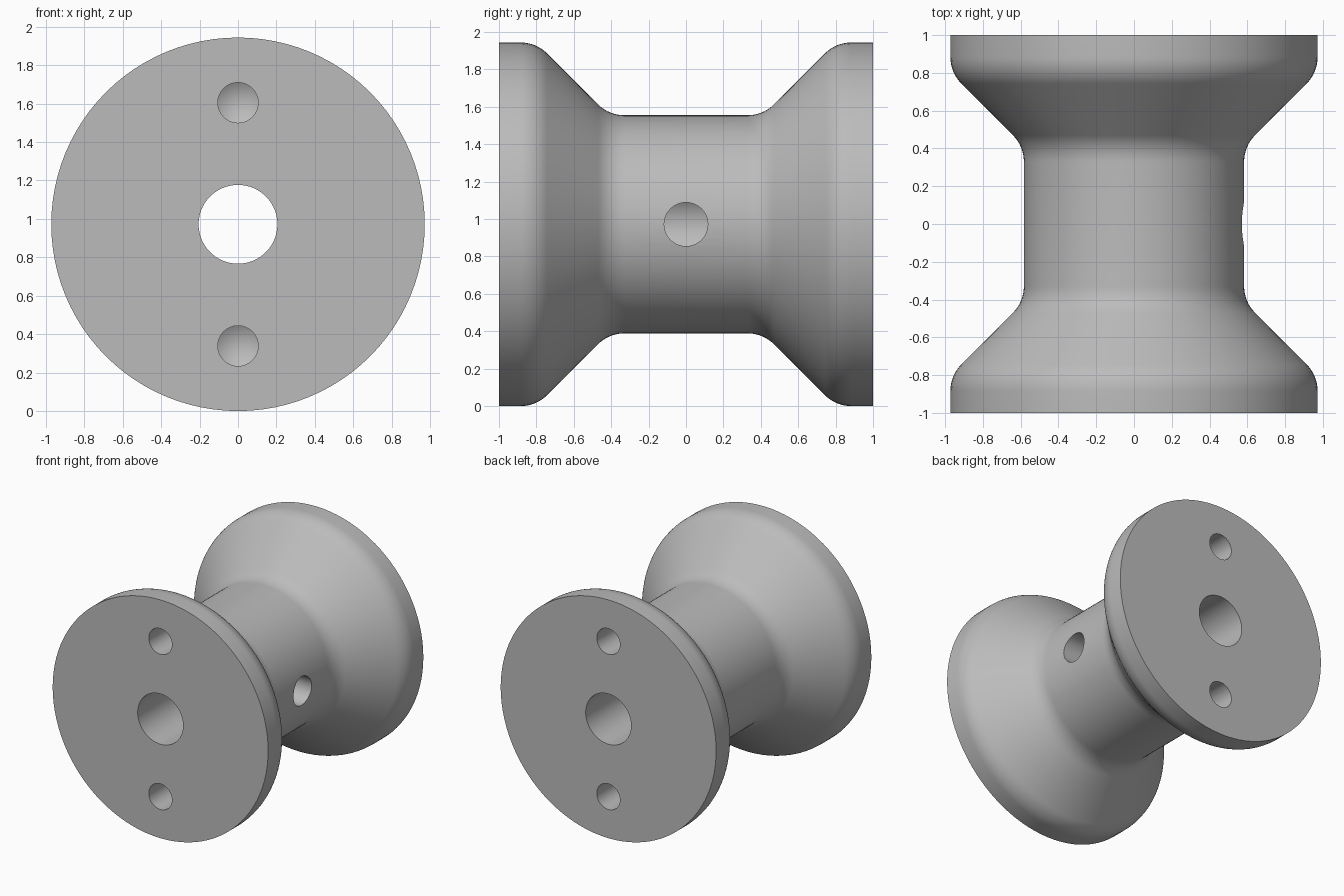
import bpy, bmesh, math
from mathutils import Vector, Matrix

if "Cube" in bpy.data.objects:
    bpy.data.objects.remove(bpy.data.objects["Cube"], do_unlink=True)

RIM, NECK, BORE = 0.972, 0.583, 0.205
AXIS_Z = 0.972
FILLET = 0.2

steel = bpy.data.materials.new("plain_grey")
steel.use_nodes = True
grey = (0.5, 0.5, 0.5, 1)
steel.diffuse_color = grey
steel.node_tree.nodes["Principled BSDF"].inputs["Base Color"].default_value = grey


def lathe(name, profile, segments, matrix, closed=False):
    """Revolve (radius, height) points around local z, then place the result."""
    bm = bmesh.new()
    verts = [bm.verts.new((r, 0, h)) for r, h in profile]
    pairs = list(zip(verts, verts[1:]))
    if closed:
        pairs.append((verts[-1], verts[0]))
    edges = [bm.edges.new(p) for p in pairs]
    bmesh.ops.spin(bm, geom=verts + edges, cent=(0, 0, 0), axis=(0, 0, 1),
                   angle=math.tau, steps=segments, use_merge=True)
    bmesh.ops.remove_doubles(bm, verts=bm.verts, dist=1e-5)
    bmesh.ops.recalc_face_normals(bm, faces=bm.faces)
    bm.transform(matrix)
    mesh = bpy.data.meshes.new(name)
    bm.to_mesh(mesh)
    bm.free()
    mesh.materials.append(steel)
    obj = bpy.data.objects.new(name, mesh)
    bpy.context.collection.objects.link(obj)
    return obj


def fillet(corner, start_angle, end_angle, side, steps=8):
    """Arc rounding a 45 degree corner; side is +1 for concave, -1 for convex."""
    t = FILLET * math.tan(math.pi / 8)
    # Centre lies beside the horizontal run of the profile
    centre = Vector((corner[0] + side * FILLET, corner[1] - side * t))
    return [(centre.x + FILLET * math.cos(a), centre.y + FILLET * math.sin(a))
            for a in (start_angle + (end_angle - start_angle) * i / steps
                      for i in range(steps + 1))]


# Spool body: neck, flared shoulders and rims around a through bore
half = fillet((NECK, 0.412), math.pi, math.pi * 0.75, 1)
half += fillet((RIM, 0.412 + RIM - NECK), -math.pi / 4, 0, -1)
half += [(RIM, 1), (BORE, 1)]
profile = [(r, -h) for r, h in reversed(half)] + half
along_y = Matrix.Translation((0, 0, AXIS_Z)) @ Matrix.Rotation(-math.pi / 2, 4, "X")
spool = lathe("spool_body", profile, 96, along_y, closed=True)

# Drilled holes: two blind holes with conical bottoms in each end face
cutters = []
drill = [(0, 0.3), (0.105, 0.3), (0.105, -0.3), (0, -0.363)]
for end in (-1, 1):
    for level in (-1, 1):
        place = (Matrix.Translation((0, end, AXIS_Z + level * 0.633))
                 @ Matrix.Rotation(-end * math.pi / 2, 4, "X"))
        cutters.append(lathe("pin_hole_cutter", drill, 32, place))

# Cross hole through the left wall of the neck into the bore
cross = [(0, 0), (0.117, 0), (0.117, 0.8), (0, 0.8)]
place = Matrix.Translation((0, 0, AXIS_Z)) @ Matrix.Rotation(math.pi / 2, 4, "Y")
cutters.append(lathe("cross_hole_cutter", cross, 32, place))

bpy.ops.object.select_all(action="DESELECT")
bpy.context.view_layer.objects.active = spool
spool.select_set(True)
for cutter in cutters:
    cutter.hide_render = True
    cut = spool.modifiers.new("drill", "BOOLEAN")
    cut.operation, cut.solver, cut.object = "DIFFERENCE", "EXACT", cutter
    bpy.ops.object.modifier_apply(modifier=cut.name)
for cutter in cutters:
    bpy.data.objects.remove(cutter, do_unlink=True)

bpy.ops.object.shade_smooth_by_angle(angle=math.radians(25))
